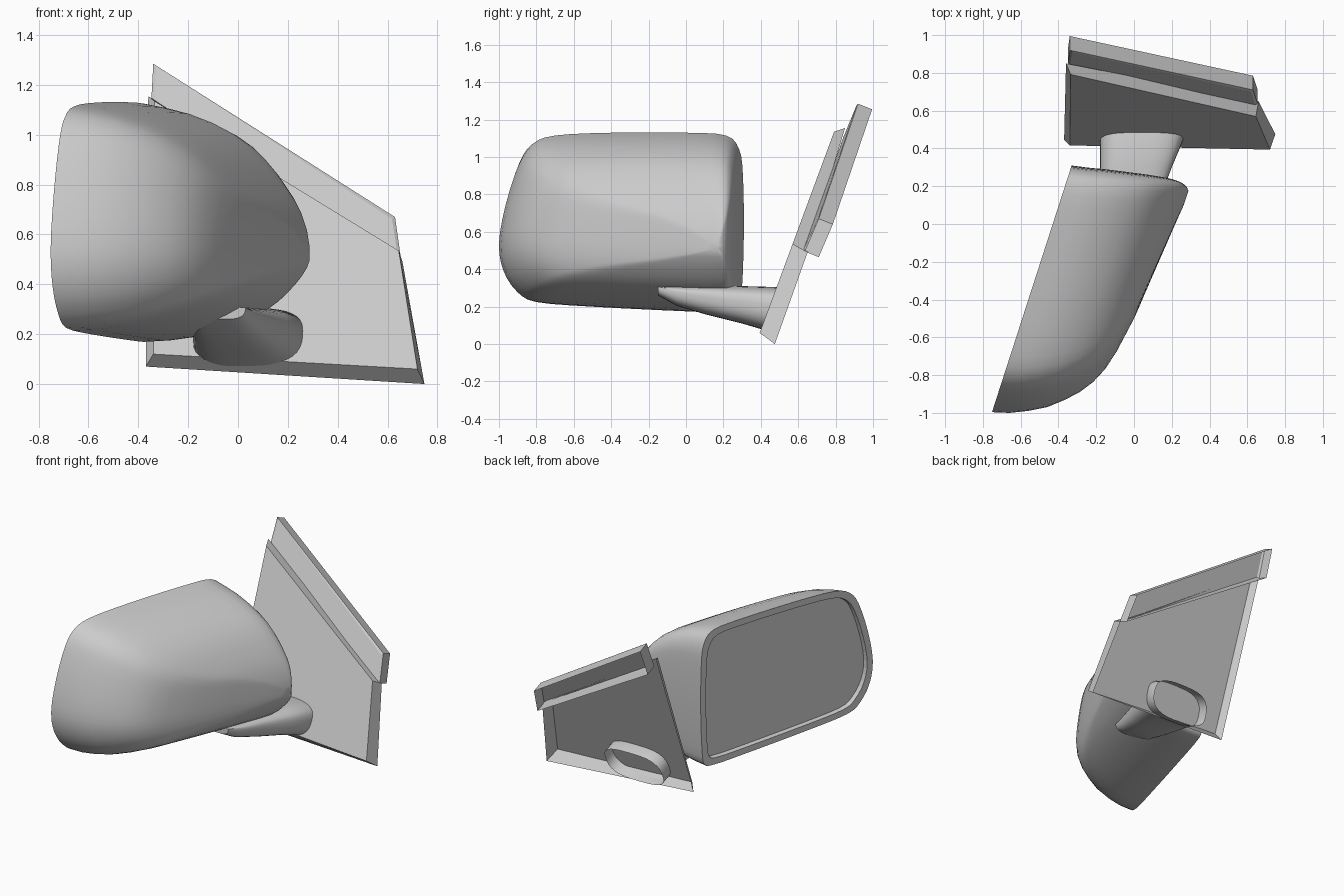
import bpy, bmesh, math
from mathutils import Vector

cube = bpy.data.objects.get("Cube")
if cube:
    bpy.data.objects.remove(cube)

grey = bpy.data.materials.new("plain_grey")
grey.use_nodes = True
grey.diffuse_color = (0.6, 0.6, 0.6, 1)
grey.node_tree.nodes["Principled BSDF"].inputs["Base Color"].default_value = (0.6, 0.6, 0.6, 1)


def finish(name, bm, smooth=None):
    bmesh.ops.recalc_face_normals(bm, faces=bm.faces)
    mesh = bpy.data.meshes.new(name)
    bm.to_mesh(mesh)
    bm.free()
    mesh.materials.append(grey)
    obj = bpy.data.objects.new(name, mesh)
    bpy.context.collection.objects.link(obj)
    if smooth:
        bpy.ops.object.select_all(action="DESELECT")
        obj.select_set(True)
        bpy.context.view_layer.objects.active = obj
        bpy.ops.object.shade_smooth_by_angle(angle=math.radians(smooth))


def loft(bm, rings, cap_end=False):
    loops = [[bm.verts.new(p) for p in ring] for ring in rings]
    for a, b in zip(loops, loops[1:]):
        for i in range(len(a)):
            j = (i + 1) % len(a)
            bm.faces.new((a[i], a[j], b[j], b[i]))
    if cap_end:
        bm.faces.new(loops[-1])


def smooth_loop(pts, steps):
    """Closed Catmull-Rom curve through the points."""
    out, n = [], len(pts)
    for i in range(n):
        p0, p1, p2, p3 = (Vector(pts[(i + k) % n]) for k in (-1, 0, 1, 2))
        for k in range(steps):
            t = k / steps
            out.append(0.5 * (2 * p1 + (p2 - p0) * t + (2 * p0 - 5 * p1 + 4 * p2 - p3) * t * t
                              + (3 * p1 - p0 - 3 * p2 + p3) * t ** 3))
    return out


# Housing frame: origin in the open face, one axis along it, one into the shell
ORIGIN = Vector((-0.54, -0.34, 0))
ALONG = Vector((0.307, 0.951, 0))
DEPTH = Vector((0.951, -0.307, 0))

# Outline of the open face as (y, z)
rim = smooth_loop([(.305, .6), (.30, .9), (.28, 1.04), (.21, 1.115), (0, 1.13), (-.4, 1.13),
                   (-.7, 1.115), (-.82, 1.07), (-.89, .97), (-.96, .75), (-.995, .54),
                   (-.97, .39), (-.9, .28), (-.8, .225), (-.5, .2), (0, .175), (.2, .17),
                   (.275, .19), (.295, .3)], 3)
unit = [((p.x + 0.345) / 0.65, (p.y - 0.65) / 0.48) for p in rim]


def section(d, s0, s1, z0, z1):
    return [ORIGIN + DEPTH * d + ALONG * ((s0 + s1) / 2 + u * (s1 - s0) / 2)
            + Vector((0, 0, (z0 + z1) / 2 + v * (z1 - z0) / 2)) for u, v in unit]


# Housing shell, from the open face to the crown
shell = [(0, -.69, .683, .17, 1.13), (.09, -.665, .7, .175, 1.112), (.18, -.625, .72, .188, 1.088),
         (.27, -.575, .737, .21, 1.052), (.35, -.507, .752, .24, 1.008),
         (.41, -.445, .763, .268, .963), (.46, -.375, .77, .298, .912), (.5, -.29, .776, .328, .86),
         (.53, -.18, .778, .357, .813), (.565, .02, .778, .395, .755), (.592, .3, .773, .43, .695),
         (.615, .53, .763, .465, .625), (.63, .67, .745, .495, .555)]
bm = bmesh.new()
loft(bm, [section(*r) for r in shell], cap_end=True)
finish("mirror_housing", bm, 40)

# Rim band and the recessed glass
glass = section(.03, -.64, .635, .22, 1.08)
bm = bmesh.new()
loft(bm, [section(0, -.69, .683, .17, 1.13), section(0, -.645, .64, .215, 1.085), glass])
finish("housing_rim", bm)
bm = bmesh.new()
bm.faces.new([bm.verts.new(p) for p in glass])
finish("mirror_glass", bm)


# Sloping mounting plane
def plane_y(z):
    return 0.405 + 0.37 * (z - 0.09)


BACKWARD = Vector((0, 0.075, -0.03))


def oval(y, x0, x1, z0, z1, n=32):
    pts = []
    for i in range(n):
        a = 2 * math.pi * i / n
        c, s = math.cos(a), math.sin(a)
        u = math.copysign(abs(c) ** 0.65, c)
        v = math.copysign(abs(s) ** 0.75, s)
        z = (z0 + z1) / 2 + v * (z1 - z0) / 2 + 0.02 * u * (1 - abs(v))
        pts.append(Vector(((x0 + x1) / 2 + u * (x1 - x0) / 2, plane_y(z) if y is None else y, z)))
    return pts


# Hollow arm, its open collar standing out behind the mounting plate
bm = bmesh.new()
root = oval(None, -.18, .26, .08, .305)
loft(bm, [[p + BACKWARD for p in root], root, oval(.3, -.18, .2, .11, .31),
          oval(.1, -.18, .125, .16, .312), oval(-.05, -.175, .07, .205, .312),
          oval(-.15, -.16, .03, .26, .31)], cap_end=True)
finish("support_arm", bm, 35)

# Mounting plate: flat face with a flange folded back all round
front = [Vector((x, plane_y(z), z)) for x, z in
         [(-.34, .12), (.72, .06), (.645, .535), (-.335, 1.135)]]
back = [Vector(p) for p in [(-.37, .445, .07), (.748, .475, 0), (.66, .65, .49), (-.36, .85, 1.155)]]
bm = bmesh.new()
loft(bm, [back, front], cap_end=True)
finish("mounting_plate", bm)

# Upper trim strip: a shallow tray with a bevelled face, behind the plate's top edge
edge = [Vector(p) for p in [(-.35, .85, 1.1), (.655, .635, .495), (.63, .71, .67), (-.34, .92, 1.285)]]
middle = sum(edge, Vector()) / 4
inner = [p + Vector((math.copysign(.012, middle.x - p.x), -.008, math.copysign(.008, q - .5)))
         for p, q in zip(edge, (1, 1, 0, 0))]
bm = bmesh.new()
loft(bm, [[p + BACKWARD for p in edge], edge, inner], cap_end=True)
finish("trim_strip", bm)
